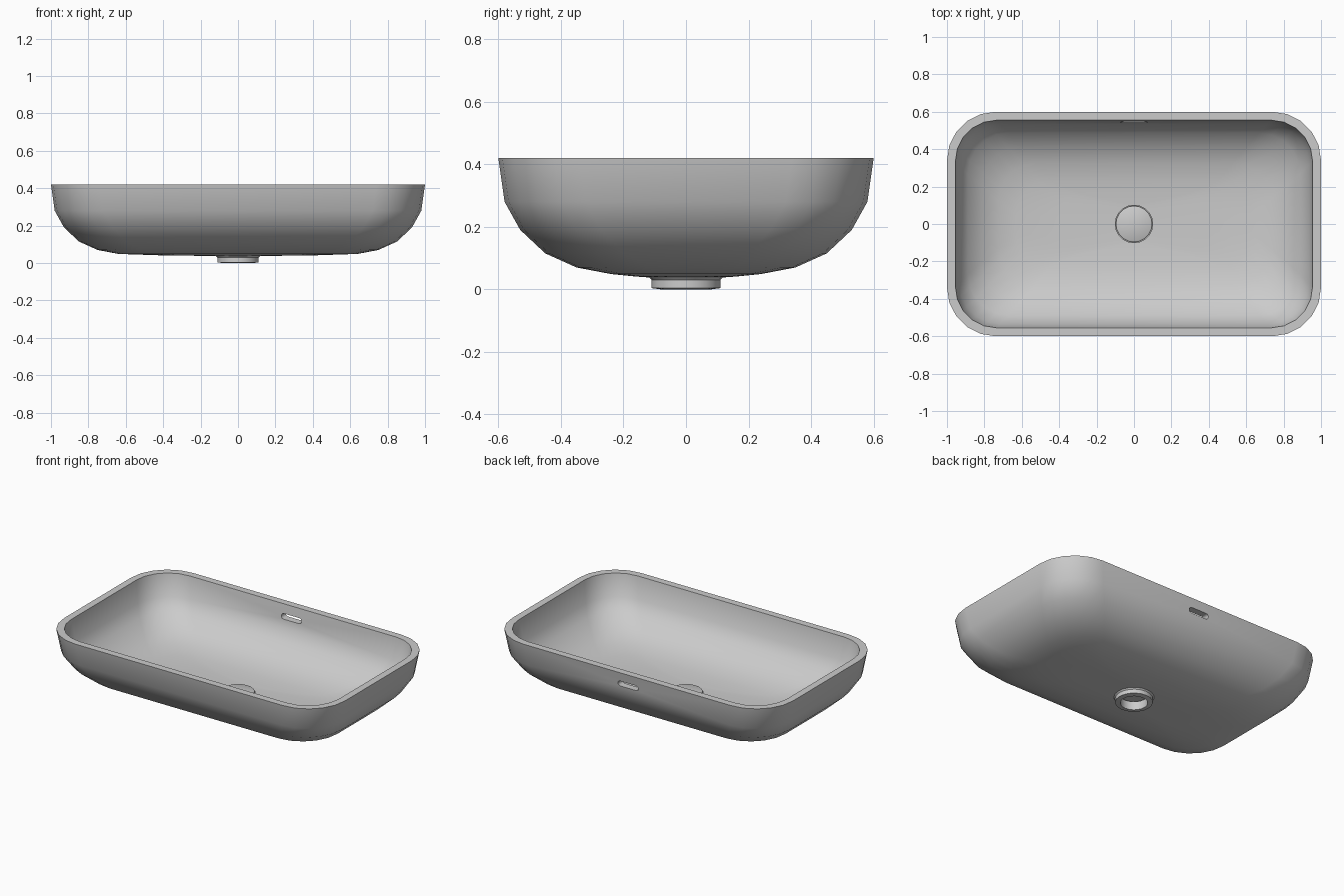
import bpy, bmesh
from math import sin, cos, pi

if "Cube" in bpy.data.objects:
    bpy.data.objects.remove(bpy.data.objects["Cube"])

SEG = 5      # segments per rounded corner


def ring(hx, hy, r, z):
    """Rounded rectangle loop; becomes a circle when hx = hy = r."""
    pts = []
    for q, (sx, sy) in enumerate([(1, 1), (-1, 1), (-1, -1), (1, -1)]):
        for i in range(SEG + 1):
            a = (q + i / SEG) * pi / 2
            pts.append((sx * (hx - r) + r * cos(a), sy * (hy - r) + r * sin(a), z))
    return pts


def loft(name, rings, closed):
    """Skin successive loops; join last to first, or cap both ends."""
    bm = bmesh.new()
    loops = [[bm.verts.new(p) for p in ring(*r)] for r in rings]
    n = len(loops[0])
    pairs = list(zip(loops, loops[1:]))
    if closed:
        pairs.append((loops[-1], loops[0]))
    else:
        bm.faces.new(loops[0])
        bm.faces.new(loops[-1])
    for a, b in pairs:
        for i in range(n):
            j = (i + 1) % n
            bm.faces.new((a[i], a[j], b[j], b[i]))
    bmesh.ops.remove_doubles(bm, verts=bm.verts, dist=1e-5)
    bmesh.ops.recalc_face_normals(bm, faces=bm.faces)
    me = bpy.data.meshes.new(name)
    bm.to_mesh(me)
    bm.free()
    ob = bpy.data.objects.new(name, me)
    bpy.context.collection.objects.link(ob)
    return ob


def smooth(ob):
    bpy.ops.object.select_all(action='DESELECT')
    ob.select_set(True)
    bpy.context.view_layer.objects.active = ob
    bpy.ops.object.shade_smooth_by_angle(angle=0.7)


# Basin shell: drain neck, outer wall, flat rim, inner wall, floor hole
outer = [(.02, .28, .26), (.07, .19, .26), (.15, .115, .25), (.25, .07, .23), (.36, .049, .19)]
inner = [(.065, .28, .22), (.112, .215, .22), (.185, .15, .21), (.275, .11, .2), (.37, .092, .18)]
wall = lambda d, z, r: (1 - d, .6 - d, r, z)
rings = [(.08, .08, .08, .0), (.11, .11, .11, .004), (.11, .11, .11, .03), (.118, .118, .118, .038),
         (.4, .16, .12, .041)]
rings += [wall(*p) for p in reversed(outer)]
rings += [wall(0, .42, .26), wall(.045, .42, .22)]
rings += [wall(*p) for p in inner]
rings += [(.4, .16, .12, .084), (.1, .1, .1, .08), (.1, .1, .1, .06), (.08, .08, .08, .055)]
basin = loft("basin", rings, True)

# Overflow slot cut through the back wall
cutter = loft("overflow_cutter", [(.072, .017, .017, -.15), (.072, .017, .017, .15)], False)
cutter.rotation_euler = (pi / 2, 0, 0)
cutter.location = (0, .6, .345)
cutter.hide_render = True
mod = basin.modifiers.new("overflow", 'BOOLEAN')
mod.operation = 'DIFFERENCE'
mod.solver = 'EXACT'
mod.object = cutter
bpy.context.view_layer.objects.active = basin
bpy.ops.object.modifier_apply(modifier=mod.name)
bpy.data.objects.remove(cutter)
smooth(basin)

# Drain cap sitting in the floor hole
cap = loft("drain_cap", [(.097, .097, .097, .062), (.097, .097, .097, .086), (.09, .09, .09, .09)], False)
smooth(cap)
